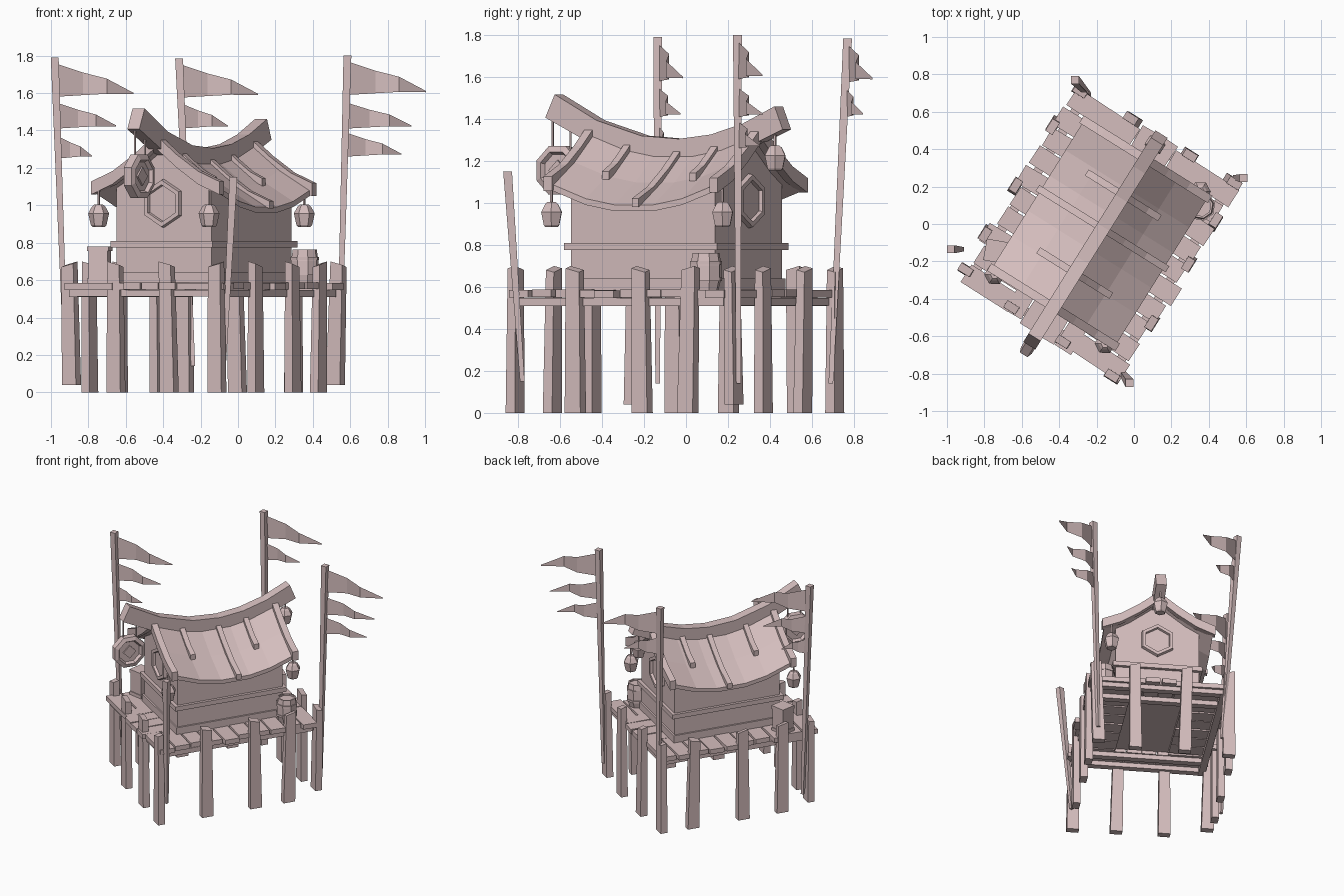
import bpy, bmesh, math, random
from mathutils import Matrix, Vector

random.seed(4)
if "Cube" in bpy.data.objects:
    bpy.data.objects.remove(bpy.data.objects["Cube"])

# Single colour
wood = bpy.data.materials.new("pale_pink_wood")
wood.use_nodes = True
tone = (0.66, 0.51, 0.51, 1)
wood.diffuse_color = tone
wood.node_tree.nodes["Principled BSDF"].inputs["Base Color"].default_value = tone

# The hut is built square to its own axes, then turned as a whole
HUT = Matrix.Translation((-0.195, -0.067, 0)) @ Matrix.Rotation(math.radians(-32), 4, "Z")
WORLD = Matrix.Identity(4)


def loft(name, sections, matrix=HUT, caps=True, closed=True):
    """Skin a row of matching cross-sections."""
    bm = bmesh.new()
    rings = [[bm.verts.new(p) for p in s] for s in sections]
    n = len(rings[0])
    for r, q in zip(rings, rings[1:]):
        for i in range(n if closed else n - 1):
            j = (i + 1) % n
            bm.faces.new((r[i], r[j], q[j], q[i]))
    if caps:
        bm.faces.new(rings[0])
        bm.faces.new(rings[-1])
    bmesh.ops.recalc_face_normals(bm, faces=bm.faces)
    mesh = bpy.data.meshes.new(name)
    bm.to_mesh(mesh)
    bm.free()
    mesh.materials.append(wood)
    ob = bpy.data.objects.new(name, mesh)
    ob.matrix_world = matrix
    bpy.context.collection.objects.link(ob)
    return ob


def lathe(name, profile, sides, matrix, caps=True, turn=90):
    """Faceted turning of (radius, height) pairs."""
    angles = [math.radians(turn) + math.tau * i / sides for i in range(sides)]
    return loft(name, [[(r * math.cos(t), r * math.sin(t), h) for t in angles]
                       for r, h in profile], HUT @ matrix, caps)


def quad(c, w, d):
    x, y, z = c
    return [(x - w, y - d, z), (x + w, y - d, z), (x + w, y + d, z), (x - w, y + d, z)]


def box(name, c, w, d, h, spin=0):
    """Box with half width, half depth, full height, standing on c."""
    m = HUT @ Matrix.Translation(c) @ Matrix.Rotation(math.radians(spin), 4, "Z")
    return loft(name, [quad((0, 0, 0), w, d), quad((0, 0, h), w, d)], m)


def stick(name, low, high, r, top_r, matrix=HUT):
    return loft(name, [quad(low, r, r), quad(high, top_r, top_r)], matrix)


def ridge(b):
    return 1.245 + 0.48 * (b - 0.03) ** 2


def roof(a, b):
    return ridge(b) - 0.86 * abs(a) + 0.5 * a * a


# House body, its top following the sagging roof
walls = []
for b in (-0.38, -0.2, 0.03, 0.25, 0.43):
    top = [(a, b, roof(a, b) - 0.015) for a in (0.3, 0.15, 0, -0.15, -0.3)]
    walls.append([(-0.3, b, 0.575), (0.3, b, 0.575)] + top)
loft("house_walls", walls)
box("house_plinth", (0, 0.025, 0.575), 0.312, 0.417, 0.065)
box("wall_band", (0, 0.025, 0.775), 0.322, 0.43, 0.035)

# Curved roof shell
cols = (-0.39, -0.2, 0, 0.2, 0.39)
shell = []
for b in (-0.45, -0.24, -0.08, 0.14, 0.3, 0.495):
    shell.append([(a, b, roof(a, b)) for a in cols]
                 + [(a, b, roof(a, b) - 0.03) for a in reversed(cols)])
loft("roof_shell", shell)


def roof_strip(name, b, side, reach, w, up, down):
    rows = []
    for k in range(4):
        a = side * reach * k / 3
        z = roof(a, b) + (0.015 if k == 3 else 0)
        rows.append([(a, b - w, z - down), (a, b + w, z - down),
                     (a, b + w, z + up), (a, b - w, z + up)])
    loft(name, rows)


# Gable boards and roof battens on both slopes
for side in (-1, 1):
    for b in (-0.445, 0.487):
        roof_strip("gable_board", b, side, 0.405, 0.023, 0.025, 0.045)
    for b, reach in ((-0.23, 0.23), (0.05, 0.41), (0.26, 0.23)):
        roof_strip("roof_batten", b, side, reach, 0.019, 0.03, 0.01)

# Ridge beam, swept up at both ends
beam = []
for b in (-0.635, -0.4, -0.15, 0.06, 0.24, 0.42, 0.6):
    low = b + 0.08 * (b - 0.03)
    z = ridge(b) + 0.06
    beam.append([(-0.038, b, z), (0.038, b, z), (0.038, low, z - 0.11), (-0.038, low, z - 0.11)])
loft("ridge_beam", beam)

# Hexagonal windows on both gables
for b, tilt in ((-0.38, 90), (0.43, -90)):
    at = Matrix.Translation((0, b, 1.01)) @ Matrix.Rotation(math.radians(tilt), 4, "X")
    lathe("window_frame", [(0.13, 0), (0.125, 0.025), (0.1, 0.025), (0.095, 0)], 6, at, False)
    lathe("window_pane", [(0.096, 0), (0.096, 0.006)], 6, at)

# Hanging octagonal sign
at = Matrix.Translation((0, -0.63, 1.155)) @ Matrix.Rotation(math.radians(90), 4, "Y")
lathe("sign_board", [(0.082, -0.014), (0.095, -0.034), (0.125, -0.024),
                     (0.125, 0.024), (0.095, 0.034), (0.082, 0.014)], 8, at, True, 22.5)
lathe("sign_diamond", [(0.05, -0.024), (0.05, 0.024)], 4, at)
for b in (-0.67, -0.57):
    stick("sign_rope", (0, b, 1.25), (0, b, 1.41), 0.004, 0.004)

# Lanterns under the eaves and the back of the beam
for a, b, z, hang in ((-0.358, -0.465, 0.945, 1.08), (0.338, -0.465, 0.945, 1.08),
                      (0.338, 0.496, 0.945, 1.08), (0, 0.58, 1.215, 1.37)):
    lathe("lantern", [(0.034, -0.06), (0.042, -0.05), (0.056, 0.012), (0.036, 0.048), (0.022, 0.06)],
          6, Matrix.Translation((a, b, z)))
    stick("lantern_rope", (a, b, z + 0.05), (a, b, hang), 0.005, 0.005)

# Deck planks: a walkway around the house
count = 10
for side in (-1, 1):
    for i in range(count):
        b = -0.54 + 1.1 * i / (count - 1)
        end = 0.5 + random.uniform(-0.02, 0.03)
        box("side_plank", (side * (end + 0.19) / 2, b, 0.547 + random.uniform(0, 0.006)),
            (end - 0.19) / 2, 0.055, 0.036, random.uniform(-2, 2))
    reach = 0.62 if side > 0 else 0.59
    for i in range(4):
        end = reach + random.uniform(-0.02, 0.03)
        box("end_plank", (-0.165 + 0.11 * i, side * (end + 0.38) / 2, 0.547 + random.uniform(0, 0.006)),
            0.051, (end - 0.38) / 2, 0.036, random.uniform(-2, 2))
    # Joists beneath the planks
    box("long_joist", (side * 0.455, 0.01, 0.51), 0.025, 0.58, 0.037)
    for b in (0.41, reach - 0.045):
        box("cross_joist", (0, side * b, 0.512), 0.47, 0.025, 0.035)


def post(a, b, along_side, foot=0):
    """Leaning post with a slanted top."""
    w, d = (0.026, 0.044) if along_side else (0.044, 0.026)
    s = random.uniform(-0.02, 0.02)
    base = quad((a - (0 if along_side else s), b - (s if along_side else 0), foot), w, d)
    tip = quad((a, b, 0), w * 0.85, d * 0.85)
    lift = random.choice((-0.25, 0.25))
    top = [(x, y, 0.685 + lift * ((y - b) + (x - a))) for x, y, z in tip]
    loft("deck_post", [base, top])


for b in (-0.24, 0.13, 0.41):
    post(0.49, b, True)
for b in (0.37, 0, -0.31):
    post(-0.515, b, True)
for a, b, foot in ((0.46, -0.59, 0), (-0.505, -0.525, 0.04), (0.47, 0.63, 0.04), (-0.49, 0.61, 0),
                   (-0.19, -0.565, 0), (0.14, -0.575, 0), (-0.185, 0.63, 0), (0.19, 0.63, 0)):
    post(a, b, False, foot)

# Flag poles with tattered pennants
WAVE = ((0, 0, 0, 1), (0.36, 0.055, 0.28, 0.95), (0.66, 0.04, 0.46, 0.91), (1, 0.12, 0.88, 0.92))


def flag_pole(low, high, flags):
    low, high = Vector(low), Vector(high)
    stick("flag_pole", low, high, 0.011, 0.021, WORLD)
    for drop, height, length in flags:
        at = low.lerp(high, 1 - drop / (high.z - low.z))
        rows = []
        for t, sway, top, bottom in WAVE:
            x, y = at.x + t * length, at.y + sway * min(1, length / 0.35)
            rows.append([(x, y, at.z - top * height), (x, y, at.z - bottom * height)])
        loft("pennant", rows, WORLD, False, False)


first, second = (0.03, 0.18, 0.42), (0.24, 0.14, 0.32)
flag_pole((-0.92, -0.135, 0.14), (-0.98, -0.135, 1.79), (first, second, (0.42, 0.12, 0.185)))
flag_pole((-0.24, 0.69, 0.14), (-0.315, 0.77, 1.785), (first, (0.24, 0.135, 0.25)))
flag_pole((0.54, 0.25, 0.14), (0.585, 0.245, 1.8), (first, (0.25, 0.14, 0.35), (0.41, 0.13, 0.3)))
flag_pole((-0.075, -0.78, 0.15), (-0.025, -0.85, 1.15), ())

# Barrel with hoops
at = Matrix.Translation((0.382, 0.43, 0.583))
lathe("barrel", [(0.06, 0), (0.075, 0.06), (0.075, 0.12), (0.066, 0.18), (0.055, 0.18), (0.055, 0.168)],
      8, at)
for z in (0.045, 0.125):
    lathe("barrel_hoop", [(0.069, z), (0.079, z), (0.079, z + 0.016), (0.069, z + 0.016)], 8, at, False)

# Crate with corner rails
crate = (-0.42, -0.355, 0.583)
box("crate", crate, 0.052, 0.052, 0.19, 22)
for z in (0.583, 0.755):
    box("crate_rail", (crate[0], crate[1], z), 0.058, 0.058, 0.026, 22)
